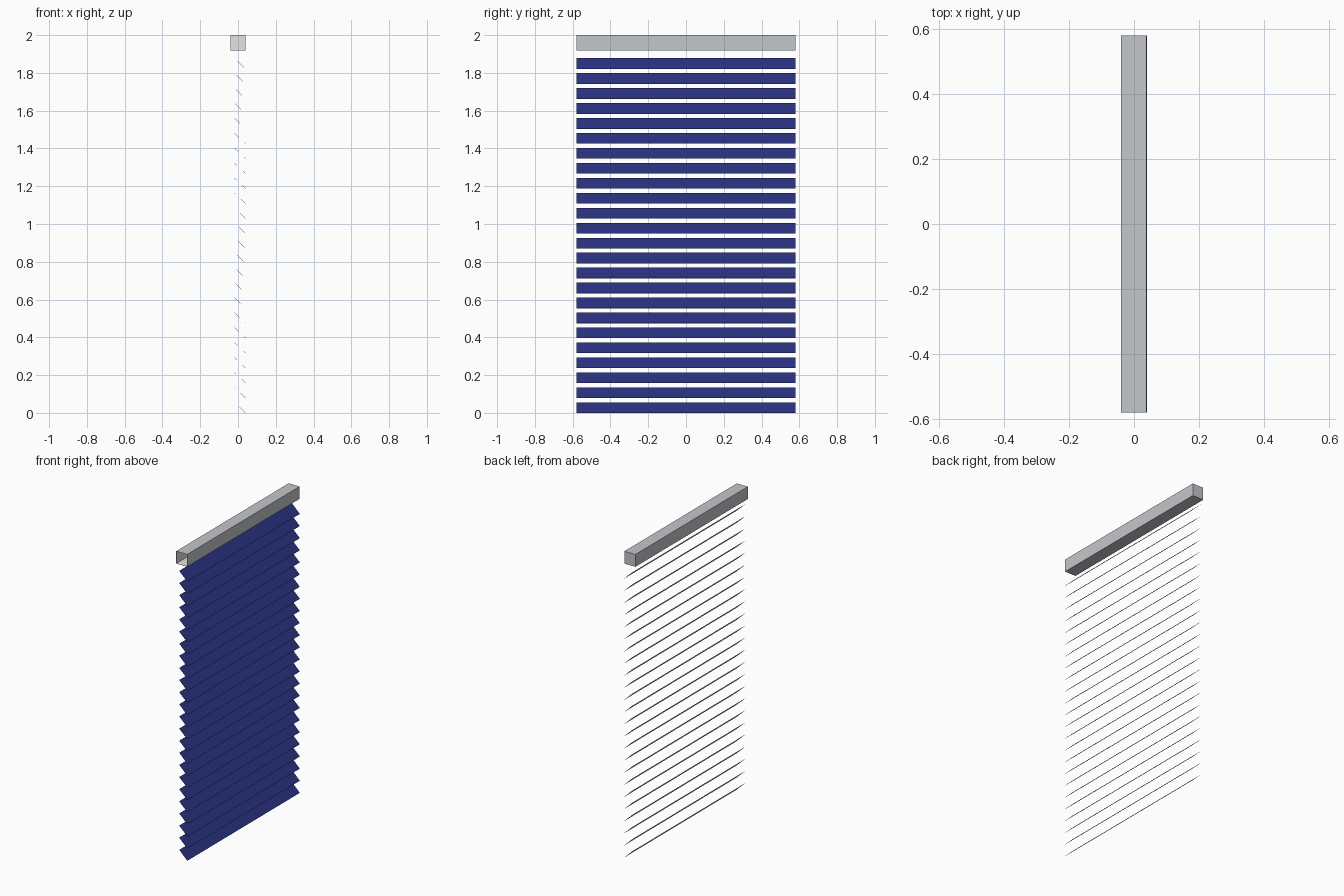
import bpy, bmesh

if "Cube" in bpy.data.objects:
    bpy.data.objects.remove(bpy.data.objects["Cube"])

HALF = 0.58            # half length along y
COUNT = 24             # number of slats
PITCH = 0.0792         # vertical slat spacing


def material(name, rgb):
    m = bpy.data.materials.new(name)
    m.diffuse_color = (*rgb, 1.0)
    m.use_nodes = True
    m.node_tree.nodes["Principled BSDF"].inputs["Base Color"].default_value = m.diffuse_color
    return m


grey = material("rail grey", (0.55, 0.57, 0.60))
blue = material("slat navy blue", (0.022, 0.032, 0.215))
white = material("inner off white", (0.76, 0.76, 0.75))


def add_sheet(name, bm, outer):
    """Thin sheet: coloured outside, off-white on the reverse."""
    mesh = bpy.data.meshes.new(name)
    bm.to_mesh(mesh)
    bm.free()
    mesh.materials.append(outer)
    mesh.materials.append(white)
    obj = bpy.data.objects.new(name, mesh)
    bpy.context.collection.objects.link(obj)
    mod = obj.modifiers.new("sheet_thickness", 'SOLIDIFY')
    mod.thickness = 0.001
    mod.offset = -1
    mod.material_offset = 1
    mod.material_offset_rim = 1
    return obj


# Head rail: thin-walled box, open at the front (-y) end
bm = bmesh.new()
bmesh.ops.create_cube(bm, size=1)
bmesh.ops.scale(bm, vec=(0.079, 2 * HALF, 0.081), verts=bm.verts)
bmesh.ops.translate(bm, vec=(-0.001, 0, 1.9595), verts=bm.verts)
bm.normal_update()
front = [f for f in bm.faces if f.normal.y < -0.9]
bmesh.ops.delete(bm, geom=front, context='FACES_ONLY')
add_sheet("head_rail", bm, grey)

# Slats: flat thin sheets, tilted down towards +x
for i in range(COUNT):
    z = i * PITCH
    low, high = (0.0405, z), (-0.018, z + 0.056)
    corners = [(low[0], -HALF, low[1]), (low[0], HALF, low[1]),
               (high[0], HALF, high[1]), (high[0], -HALF, high[1])]
    bm = bmesh.new()
    bm.faces.new([bm.verts.new(c) for c in corners])
    bm.normal_update()
    add_sheet(f"slat_{i + 1:02d}", bm, blue)
